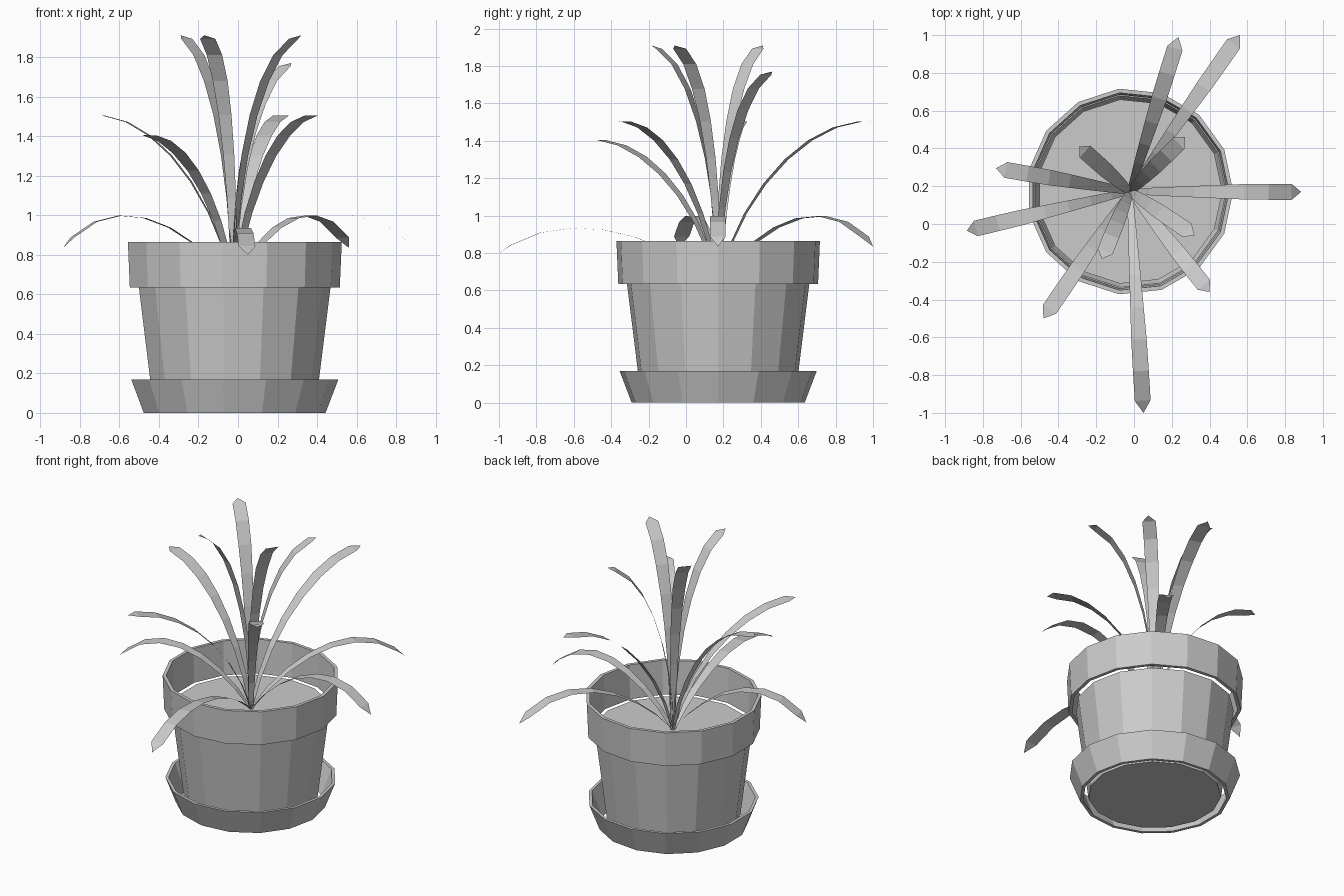
import bpy, bmesh, math
from mathutils import Vector

cube = bpy.data.objects.get("Cube")
if cube:
    bpy.data.objects.remove(cube, do_unlink=True)

SIDES = 15
CENTRE = Vector((-0.022, 0.172, 0))
SOIL_Z = 0.635

grey = bpy.data.materials.new("plain grey")
grey.use_nodes = True
grey.diffuse_color = (0.6, 0.6, 0.6, 1)
grey.node_tree.nodes["Principled BSDF"].inputs["Base Color"].default_value = (0.6, 0.6, 0.6, 1)


def finish(name, bm):
    mesh = bpy.data.meshes.new(name)
    bm.to_mesh(mesh)
    bm.free()
    mesh.materials.append(grey)
    obj = bpy.data.objects.new(name, mesh)
    obj.location = CENTRE
    bpy.context.collection.objects.link(obj)
    return obj


def lathe(name, profile, closed):
    """Turn (radius, height) points; closed joins last to first, else caps the ends."""
    bm = bmesh.new()
    rings = []
    for r, z in profile:
        angles = [math.tau * i / SIDES for i in range(SIDES)]
        rings.append([bm.verts.new((r * math.cos(a), r * math.sin(a), z)) for a in angles])
    pairs = list(zip(rings, rings[1:]))
    if closed:
        pairs.append((rings[-1], rings[0]))
    else:
        bm.faces.new(rings[0])
        bm.faces.new(rings[-1])
    for low, high in pairs:
        for i in range(SIDES):
            j = (i + 1) % SIDES
            bm.faces.new((low[i], low[j], high[j], high[i]))
    bmesh.ops.recalc_face_normals(bm, faces=bm.faces)
    return finish(name, bm)


# Pot body with flat soil top, loose rim band and open saucer ring
lathe("pot_body", [(0.412, 0.01), (0.49, SOIL_Z)], False)
lathe("pot_rim", [(0.537, SOIL_Z), (0.547, 0.865), (0.525, 0.865), (0.515, SOIL_Z)], True)
lathe("saucer", [(0.465, 0), (0.53, 0.17), (0.51, 0.17), (0.445, 0)], True)

# Arch styles: two inner curve handles as fractions of reach and rise
UPRIGHT = ((0.0, 0.43), (0.35, 0.95))
ARCHED = ((0.15, 0.59), (0.6, 1.017))
DROOPING = ((0.25, 1.59), (0.7, 2.62))
STEPS = 8


def leaf(name, tip, style):
    """Flat ribbon arching from the soil to its pointed tip."""
    base = Vector((0, 0, SOIL_Z))
    end = Vector(tip) - CENTRE
    out = Vector((end.x, end.y, 0))
    rise = Vector((0, 0, end.z - SOIL_Z))
    a, b = (base + out * f + rise * h for f, h in style)
    side = Vector((-out.y, out.x, 0)).normalized()
    bm = bmesh.new()
    rows = []
    for i in range(STEPS):
        t = 0.94 * i / (STEPS - 1)
        s = 1 - t
        p = base * s**3 + a * 3 * s * s * t + b * 3 * s * t * t + end * t**3
        half = min(0.014 + 0.04 * t, 0.042)
        rows.append((bm.verts.new(p - side * half), bm.verts.new(p + side * half)))
    for (l0, r0), (l1, r1) in zip(rows, rows[1:]):
        bm.faces.new((l0, l1, r1, r0))
    bm.faces.new((rows[-1][0], bm.verts.new(end), rows[-1][1]))
    finish(name, bm)


# Leaves grouped by how far they bend
groups = {
    "upright_leaf": (UPRIGHT, [(-0.29, 0.41, 1.91), (-0.17, -0.185, 1.91),
                               (0.32, -0.06, 1.91), (0.27, 0.46, 1.77)]),
    "arched_leaf": (ARCHED, [(0.235, 0.99, 1.505), (0.4, -0.36, 1.505),
                             (-0.73, 0.295, 1.505), (-0.48, -0.5, 1.405)]),
    "drooping_leaf": (DROOPING, [(-0.885, -0.035, 0.835), (0.56, 1.0, 0.835),
                                 (0.885, 0.17, 0.835), (0.05, -1.0, 0.8)]),
}
for name, (style, tips) in groups.items():
    for n, tip in enumerate(tips, 1):
        leaf(f"{name}_{n}", tip, style)
